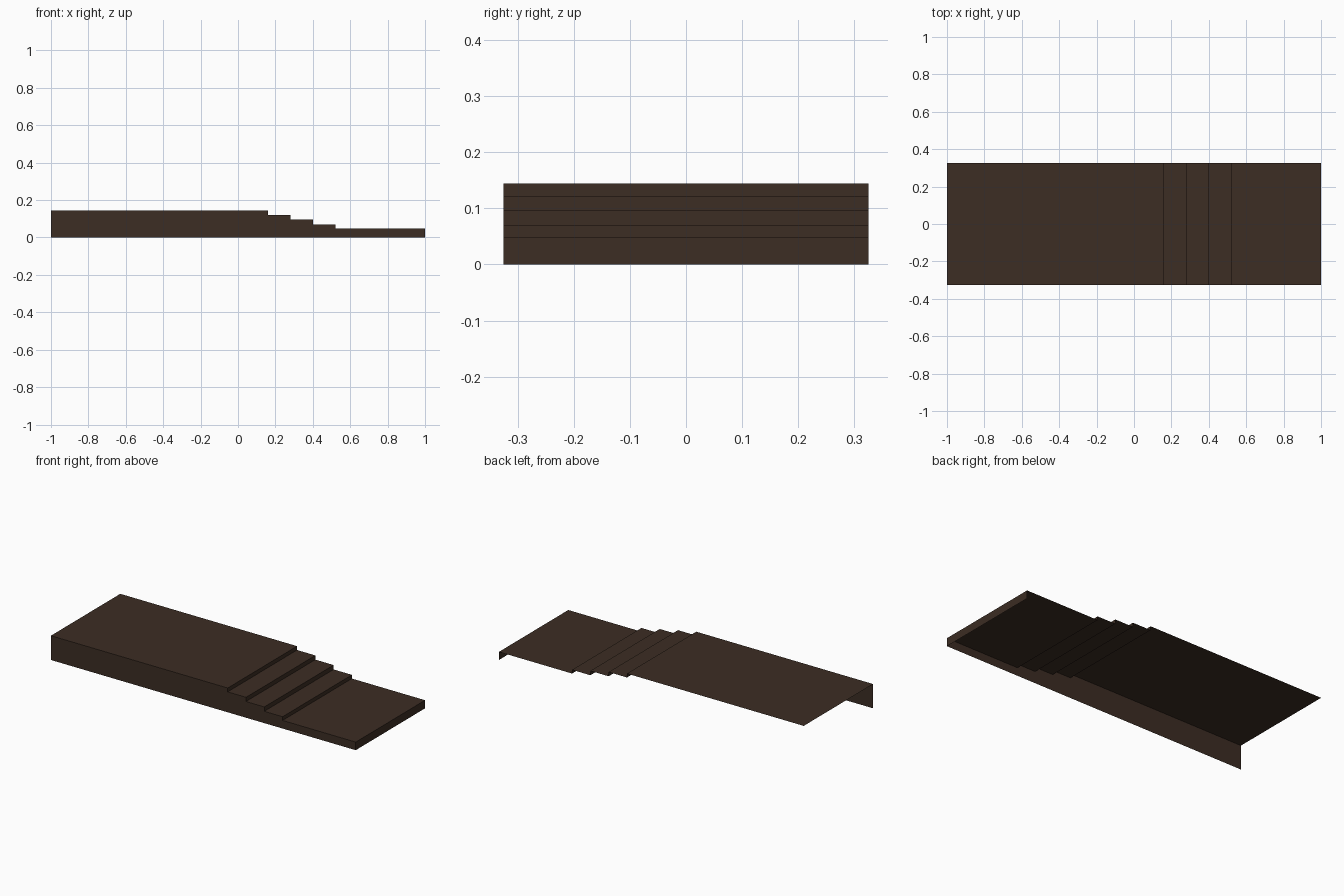
import bpy

cube = bpy.data.objects.get("Cube")
if cube:
    bpy.data.objects.remove(cube, do_unlink=True)

# Dark brown for the whole platform
brown = bpy.data.materials.new("dark_brown")
brown.use_nodes = True
colour = (0.045, 0.026, 0.017, 1)
brown.diffuse_color = colour
brown.node_tree.nodes["Principled BSDF"].inputs["Base Color"].default_value = colour

HALF_WIDTH = 0.325
# End x and height of each tread, from the high deck down
TREADS = [(0.16, 0.144), (0.28, 0.121), (0.40, 0.096), (0.52, 0.07), (1.0, 0.048)]


def sheet(name, verts, faces):
    mesh = bpy.data.meshes.new(name)
    mesh.from_pydata(verts, [], faces)
    mesh.materials.append(brown)
    obj = bpy.data.objects.new(name, mesh)
    bpy.context.collection.objects.link(obj)
    return obj


# Stepped outline: two points per tread
profile = []
start = -1.0
for end, height in TREADS:
    profile += [(start, height), (end, height)]
    start = end
count = len(profile)

# Treads and risers, swept across the width
verts = [(x, y, z) for y in (-HALF_WIDTH, HALF_WIDTH) for x, z in profile]
faces = [(i, i + 1, count + i + 1, count + i) for i in range(count - 1)]
sheet("stepped_deck", verts, faces)

# Front wall, one strip under each tread
verts, faces = [], []
for i in range(0, count, 2):
    (x0, z), (x1, _) = profile[i:i + 2]
    base = len(verts)
    verts += [(x, -HALF_WIDTH, h) for x, h in ((x0, 0), (x1, 0), (x1, z), (x0, z))]
    faces.append(tuple(range(base, base + 4)))
sheet("front_wall", verts, faces)

# Low end wall; the back, high end and underside stay open
low = TREADS[-1][1]
sheet("end_wall",
      [(1, -HALF_WIDTH, 0), (1, HALF_WIDTH, 0), (1, HALF_WIDTH, low), (1, -HALF_WIDTH, low)],
      [(0, 1, 2, 3)])
